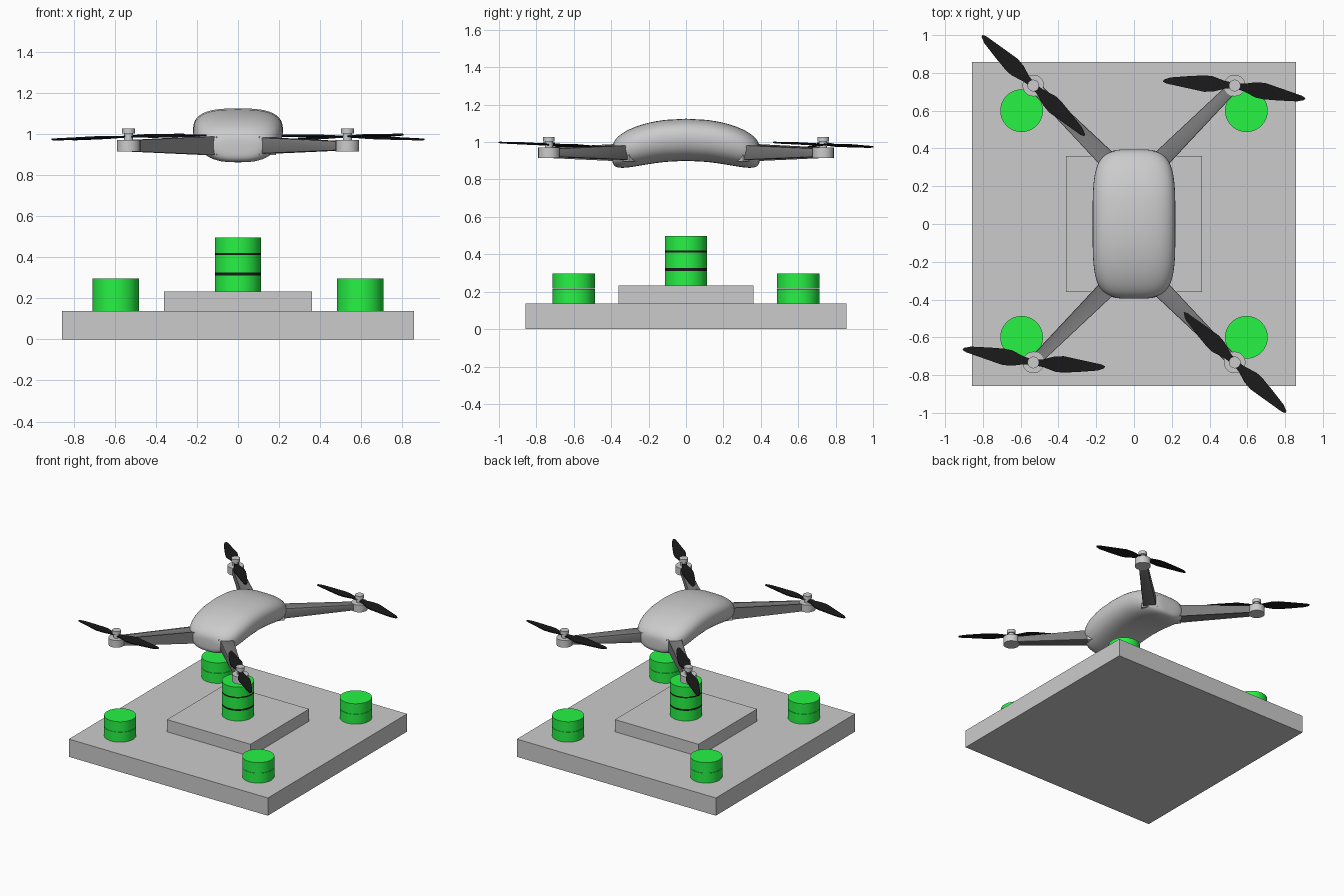
import bpy, bmesh, math
from mathutils import Vector

if "Cube" in bpy.data.objects:
    bpy.data.objects.remove(bpy.data.objects["Cube"])


def material(name, rgb):
    m = bpy.data.materials.new(name)
    m.diffuse_color = (*rgb, 1)
    m.use_nodes = True
    m.node_tree.nodes["Principled BSDF"].inputs["Base Color"].default_value = m.diffuse_color
    return m


GREEN = material("green", (0.02, 0.9, 0.06))
DARK = material("dark_grey", (0.2, 0.195, 0.195))
BLACK = material("black", (0.01, 0.01, 0.01))


def finish(name, bm, mat=None, smooth=None):
    bmesh.ops.recalc_face_normals(bm, faces=bm.faces)
    me = bpy.data.meshes.new(name)
    bm.to_mesh(me)
    bm.free()
    ob = bpy.data.objects.new(name, me)
    bpy.context.collection.objects.link(ob)
    if mat:
        me.materials.append(mat)
    if smooth:
        bpy.ops.object.select_all(action='DESELECT')
        ob.select_set(True)
        bpy.context.view_layer.objects.active = ob
        bpy.ops.object.shade_smooth_by_angle(angle=math.radians(smooth))
    return ob


def slab(name, half, z0, z1):
    bm = bmesh.new()
    bmesh.ops.create_cube(bm, size=2)
    for v in bm.verts:
        v.co = (v.co.x * half, v.co.y * half, z1 if v.co.z > 0 else z0)
    return finish(name, bm)


def cylinder(name, x, y, r, z0, z1, mat=None):
    bm = bmesh.new()
    bmesh.ops.create_cone(bm, cap_ends=True, segments=48, radius1=r, radius2=r, depth=z1 - z0)
    bmesh.ops.translate(bm, verts=bm.verts, vec=(x, y, (z0 + z1) / 2))
    return finish(name, bm, mat, 40)


def beam(name, p, q, w0, w1, z0, z1, mat=None, bevel=0.0):
    """Tapered bar from p to q; w = half widths, z0/z1 = (low, high) at each end."""
    p, q = Vector(p), Vector(q)
    d = (q - p).normalized()
    side = Vector((-d.y, d.x))
    bm = bmesh.new()
    bmesh.ops.create_cube(bm, size=2)
    for v in bm.verts:
        end = v.co.x > 0
        xy = (q if end else p) + side * v.co.y * (w1 if end else w0)
        v.co = (xy.x, xy.y, (z1 if end else z0)[1 if v.co.z > 0 else 0])
    if bevel:
        bmesh.ops.bevel(bm, geom=bm.edges[:], offset=bevel, segments=2, affect='EDGES', profile=0.5)
    return finish(name, bm, mat, 35)


# Landing pad: base slab and raised step
slab("pad_base", 0.857, 0, 0.138)
slab("pad_step", 0.36, 0.138, 0.233)

# Corner posts, two stacked discs each
for sx in (-1, 1):
    for sy in (-1, 1):
        for z0, z1 in ((0.138, 0.215), (0.217, 0.297)):
            cylinder("corner_post_disc", sx * 0.595, sy * 0.6, 0.113, z0, z1, GREEN)

# Centre post with dark bands between the discs
for z0, z1, m in ((0.233, 0.312, GREEN), (0.312, 0.326, BLACK), (0.326, 0.41, GREEN),
                  (0.41, 0.421, BLACK), (0.421, 0.497, GREEN)):
    cylinder("centre_post_disc", 0, 0, 0.113, z0, z1, m)


# Body: arched rounded pod, lofted along y
def power(v, e):
    return math.copysign(abs(v) ** e, v)


bm = bmesh.new()
rings, N, M = [], 48, 40
for i in range(1, M):
    phi = -math.pi / 2 + math.pi * i / M
    y = 0.395 * power(math.sin(phi), 0.5)
    r = math.cos(phi) ** 0.5
    mid = 1.0125 - 0.5 * y * y
    ring = []
    for k in range(N):
        a = 2 * math.pi * k / N
        u, w = power(math.cos(a), 0.7), power(math.sin(a), 0.7)
        if w < 0:
            u *= 1 + 0.12 * w
        ring.append(bm.verts.new((0.219 * r * u, y, mid + 0.1125 * r * w)))
    rings.append(ring)
for a, b in zip(rings, rings[1:]):
    for k in range(N):
        bm.faces.new((a[k], a[(k + 1) % N], b[(k + 1) % N], b[k]))
bm.faces.new(rings[0])
bm.faces.new(rings[-1])
finish("body", bm, None, 60)

# Blade outline, pointing along +x with the hub at the origin
OUTLINE = [(0, 0.014), (0.05, 0.017), (0.11, 0.033), (0.16, 0.036), (0.26, 0.016), (0.36, -0.004),
           (0.38, -0.014), (0.375, -0.025), (0.34, -0.037), (0.24, -0.046), (0.16, -0.051),
           (0.12, -0.048), (0.05, -0.023), (0, -0.014)]


def blade(x, y, degrees, flip, dz):
    a = math.radians(degrees)
    c, s = math.cos(a), math.sin(a)
    bm = bmesh.new()
    vs = []
    for u, v in OUTLINE:
        v *= flip
        z = 0.984 + dz * u / 0.38 + 0.1 * v * flip
        vs.append(bm.verts.new((x + c * u - s * v, y + s * u + c * v, z)))
    f = bm.faces.new(vs)
    top = bmesh.ops.extrude_face_region(bm, geom=[f])["geom"]
    bmesh.ops.translate(bm, verts=[g for g in top if isinstance(g, bmesh.types.BMVert)],
                        vec=(0, 0, 0.007))
    finish("propeller_blade", bm, BLACK)


# Blade angles, handedness and tip rise for each corner
PROPS = {(1, 1): (1, (-8, -0.012), (179, 0.008)),
         (-1, -1): (1, (172, -0.012), (-1, 0.008)),
         (-1, 1): (-1, (133, -0.012), (-47, 0.012)),
         (1, -1): (-1, (133, -0.012), (-47, 0.012))}

for (sx, sy), (flip, *blades) in PROPS.items():
    mx, my = sx * 0.533, sy * 0.733

    def at(t):
        return (sx * t, sy * (t + 0.2))

    # Arm, its socket on the body, and the motor
    beam("arm_socket", at(0.07), at(0.145), 0.058, 0.058, (0.897, 0.992), (0.897, 0.988))
    beam("arm", at(0.09), at(0.52), 0.05, 0.03, (0.902, 0.986), (0.921, 0.965), DARK, 0.006)
    cylinder("motor", mx, my, 0.057, 0.915, 0.971)
    cylinder("motor_shaft", mx, my, 0.022, 0.971, 1.004)
    cylinder("propeller_cap", mx, my, 0.031, 1.002, 1.028)
    for degrees, dz in blades:
        blade(mx, my, degrees, flip, dz)
